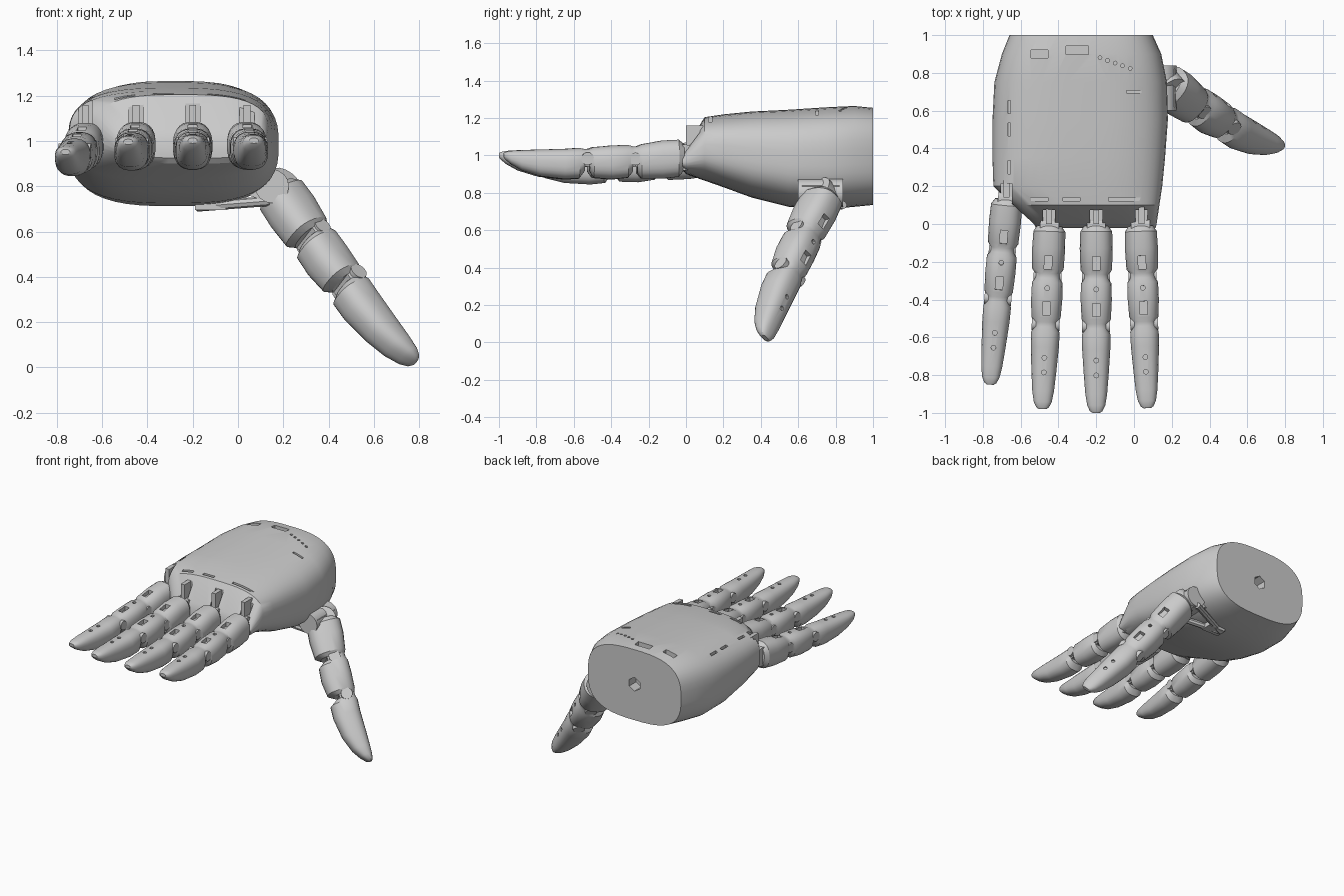
import bpy, bmesh, math
from mathutils import Vector, Matrix

if "Cube" in bpy.data.objects:
    bpy.data.objects.remove(bpy.data.objects["Cube"])


def finish(bm, name, matrix=None, smooth=True):
    bmesh.ops.recalc_face_normals(bm, faces=bm.faces)
    if matrix:
        bm.transform(matrix)
    me = bpy.data.meshes.new(name)
    bm.to_mesh(me)
    bm.free()
    ob = bpy.data.objects.new(name, me)
    bpy.context.collection.objects.link(ob)
    if smooth:
        bpy.ops.object.select_all(action='DESELECT')
        ob.select_set(True)
        bpy.context.view_layer.objects.active = ob
        bpy.ops.object.shade_smooth_by_angle(angle=math.radians(30))
    return ob


def loft(bm, stations, power, n=32):
    """Skin rounded-box rings given as (y, x0, x1, z0, z1)."""
    rings = []
    for y, x0, x1, z0, z1 in stations:
        ring = []
        for i in range(n):
            a = 2 * math.pi * (i + 0.5) / n
            c, s = math.cos(a), math.sin(a)
            u = math.copysign(abs(c) ** (2 / power), c)
            v = math.copysign(abs(s) ** (2 / power), s)
            ring.append(bm.verts.new(((x0 + x1) / 2 + u * (x1 - x0) / 2, y,
                                      (z0 + z1) / 2 + v * (z1 - z0) / 2)))
        rings.append(ring)
    for a, b in zip(rings, rings[1:]):
        for i in range(n):
            j = (i + 1) % n
            bm.faces.new((a[i], a[j], b[j], b[i]))
    bm.faces.new(rings[0])
    bm.faces.new(rings[-1])


def box(bm, center, size, rot=None):
    m = Matrix.Translation(center) @ (rot or Matrix()) @ Matrix.Diagonal((*size, 1))
    bmesh.ops.create_cube(bm, size=1, matrix=m)


def rod(bm, center, radius, length, axis, sides=16):
    q = Vector(axis).to_track_quat('Z', 'Y').to_matrix().to_4x4()
    bmesh.ops.create_cone(bm, cap_ends=True, segments=sides, radius1=radius, radius2=radius,
                          depth=length, matrix=Matrix.Translation(center) @ q)


def cut(ob, cutter):
    mod = ob.modifiers.new("cut", 'BOOLEAN')
    mod.operation, mod.solver, mod.object = 'DIFFERENCE', 'EXACT', cutter
    cutter.hide_render = True
    cutter.hide_set(True)


# palm shell
bm = bmesh.new()
loft(bm, [(1.0, -.66, .10, .735, 1.255), (.9, -.70, .145, .725, 1.265),
          (.75, -.74, .175, .712, 1.258), (.55, -.75, .18, .725, 1.245),
          (.35, -.75, .165, .775, 1.235), (.2, -.745, .15, .83, 1.22),
          (.1, -.64, .135, .865, 1.205), (0, -.53, .12, .90, 1.05),
          (-.02, -.52, .115, .925, 1.0)], 2.9, 48)
palm = finish(bm, "palm")

# palm cutouts: wrist socket, top slots, knuckle channels
bm = bmesh.new()
rod(bm, (-.28, 1, 1.0), .05, .16, (0, 1, 0), 6)
for x, y, w, h in ((-.5, .9, .09, .04), (-.3, .92, .12, .045), (0, .7, .08, .015), (.09, .71, .05, .015)):
    box(bm, (x, y, 1.25), (w, h, .08))
for x in (-.5, -.33, -.09, .0):
    box(bm, (x, .13, 1.21), (.09, .018, .06))
for x in (.04, -.2, -.45):
    box(bm, (x, .01, 1.13), (.065, .13, .15))
box(bm, (-.675, .15, 1.13), (.06, .13, .15))
for i in range(5):
    rod(bm, (-.18 + .04 * i, .88 - .014 * i, 1.25), .01, .08, (0, 0, 1), 8)
for y in (.3, .5, .62):
    box(bm, (-.66, y, 1.2), (.015, .07, .1))
cut(palm, finish(bm, "palm_cutter", smooth=False))

# finger profile: (fraction of length, half width, dorsal height, pad depth)
PROFILE = [(0, .065, .06, -.08), (.03, .085, .085, -.115), (.12, .088, .08, -.125),
           (.235, .084, .06, -.125), (.26, .068, .048, -.095), (.285, .068, .048, -.09),
           (.31, .082, .055, -.12), (.40, .083, .052, -.13), (.50, .078, .043, -.122),
           (.525, .062, .033, -.088), (.55, .062, .032, -.085), (.58, .076, .038, -.125),
           (.66, .075, .032, -.13), (.80, .066, .028, -.115), (.90, .058, .024, -.085),
           (.96, .048, .02, -.052), (.99, .034, .014, -.028), (1, .02, .008, -.015)]


def finger(name, base, tip, dorsal=(0, 0, 1), s=1.0):
    base, tip = Vector(base), Vector(tip)
    d = tip - base
    length = d.length
    d.normalize()
    side = d.cross(Vector(dorsal)).normalized()
    up = side.cross(d)
    m = Matrix((side, d, up)).transposed().to_4x4()
    m.translation = base

    bm = bmesh.new()
    loft(bm, [(t * length, -w * s, w * s, b * s, h * s) for t, w, h, b in PROFILE], 2.5, 24)
    body = finish(bm, name, m)

    # dorsal slots, screw holes and pad-side joint notches
    bm = bmesh.new()
    for t, z in ((.2, .07), (.45, .05)):
        box(bm, (0, t * length, z * s), (.04 * s, .07, .06))
    for t in (.34, .72, .8):
        rod(bm, (0, t * length, .045 * s), .013, .06, (0, 0, 1), 8)
    for t in (.272, .537):
        box(bm, (0, t * length, -.1 * s), (.3, .025, .075 * s))
    cut(body, finish(bm, name + "_cutter", m, False))

    # joint pins and the hinge lug at the knuckle
    bm = bmesh.new()
    for t in (.272, .537):
        rod(bm, (0, t * length, -.02 * s), .034 * s, .148 * s, (1, 0, 0))
    rod(bm, (0, 0, -.01), .07 * s, .1 * s, (1, 0, 0))
    finish(bm, name + "_pins", m)


finger("index_finger", (.035, -.01, 1.0), (.07, -.975, 1.005))
finger("middle_finger", (-.2, -.01, 1.0), (-.2, -1.0, 1.005))
finger("ring_finger", (-.447, -.01, 1.0), (-.485, -.98, 1.0))
finger("little_finger", (-.672, .13, 1.0), (-.762, -.85, .955), s=.97)
finger("thumb", (.185, .745, .785), (.785, .425, .025), (.6, .7, .2), 1.16)

# tendon links standing in the knuckle channels
bm = bmesh.new()
for x, y in ((.04, .01), (-.2, .01), (-.45, .01), (-.675, .15)):
    box(bm, (x, y + .035, 1.09), (.03, .09, .14))
finish(bm, "tendon_links", smooth=False)

# thumb mount: hinge block, pivot and struts under the palm
bm = bmesh.new()
box(bm, (.10, .72, .81), (.2, .2, .13), Matrix.Rotation(math.radians(20), 4, 'Y'))
rod(bm, (.15, .72, .80), .075, .24, (0, 1, 0))
root = Vector((-.18, .7, .71))
for end in ((.14, .63, .735), (.14, .84, .735)):
    v = Vector(end) - root
    rod(bm, root + v / 2, .022, v.length, v, 8)
box(bm, (-.12, .7, .715), (.14, .08, .04))
finish(bm, "thumb_mount")
